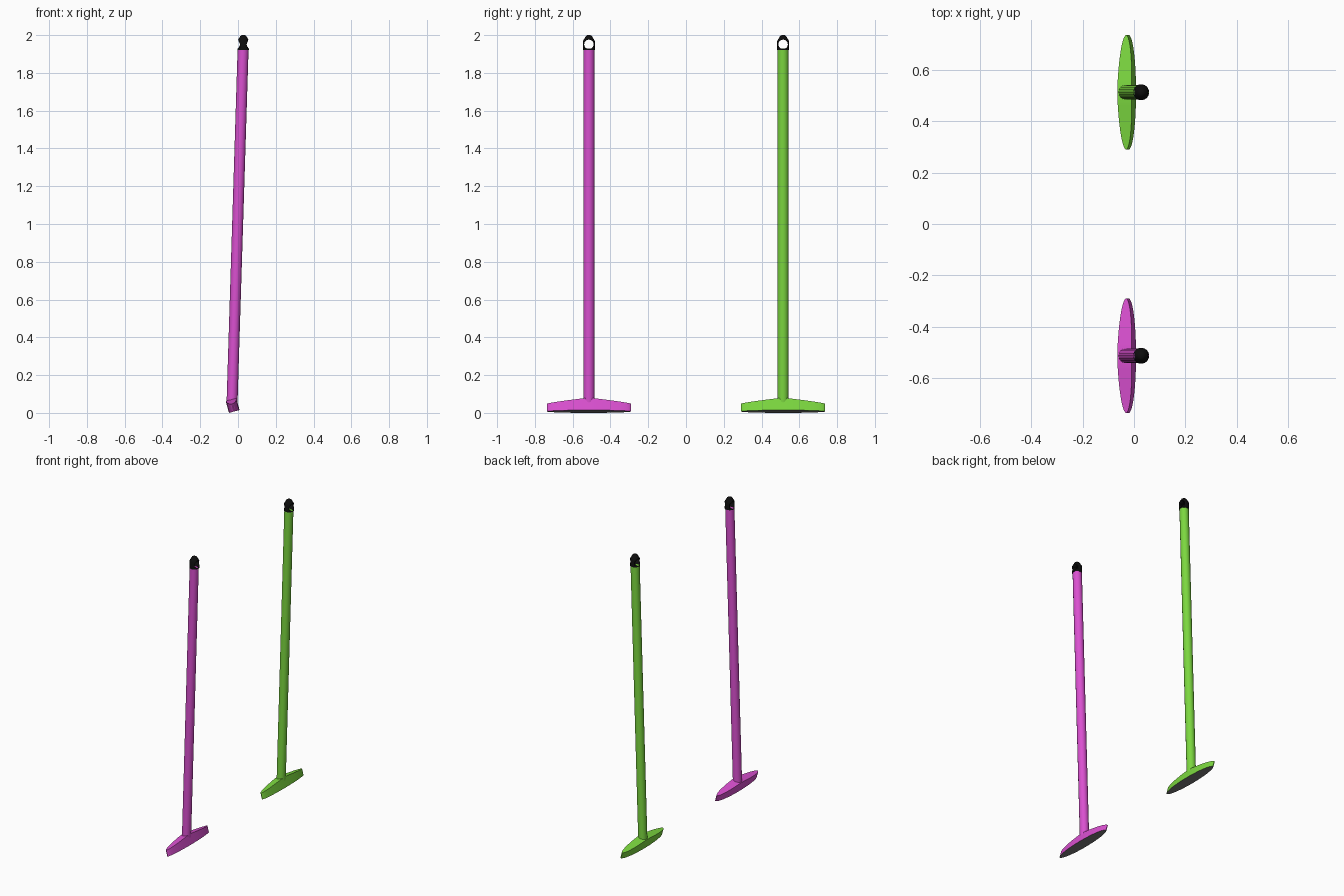
import bpy, bmesh
from math import sin, cos, pi, radians
from mathutils import Vector, Matrix

if "Cube" in bpy.data.objects:
    bpy.data.objects.remove(bpy.data.objects["Cube"])


def material(name, rgb):
    m = bpy.data.materials.new(name)
    m.diffuse_color = (*rgb, 1)
    m.use_nodes = True
    m.node_tree.nodes["Principled BSDF"].inputs["Base Color"].default_value = m.diffuse_color
    return m


PINK = material("pink", (0.70, 0.08, 0.63))
GREEN = material("green", (0.20, 0.68, 0.05))
BLACK = material("black", (0.004, 0.004, 0.004))
GREY = material("grey", (0.15, 0.15, 0.15))


def finish(name, bm, mats, angle=35):
    bmesh.ops.recalc_face_normals(bm, faces=bm.faces)
    mesh = bpy.data.meshes.new(name)
    bm.to_mesh(mesh)
    bm.free()
    ob = bpy.data.objects.new(name, mesh)
    bpy.context.collection.objects.link(ob)
    for m in mats:
        mesh.materials.append(m)
    bpy.ops.object.select_all(action='DESELECT')
    ob.select_set(True)
    bpy.context.view_layer.objects.active = ob
    bpy.ops.object.shade_smooth_by_angle(angle=radians(angle))
    return ob


def head(name, y0, mat):
    # lens-shaped foot: pointed plan, top sloping down to both ends
    bm = bmesh.new()
    half, thick, top, end = 0.2225, 0.029, 0.065, 0.042
    angles = [-pi / 2 + pi * i / 28 for i in range(29)]
    rows = []
    for a in angles:
        y, w = half * sin(a), max(thick * cos(a), 0.002)
        k = max(0, (abs(y) - 0.025) / (half - 0.025))
        h = top + (end - top) * k
        rows.append([bm.verts.new(p) for p in
                     ((-w, y, 0), (w, y, 0), (w, y, h), (-w, y, h))])
    for a, b in zip(rows, rows[1:]):
        for i in range(4):
            j = (i + 1) % 4
            f = bm.faces.new((a[i], a[j], b[j], b[i]))
            f.material_index = 1 if i == 0 else 0
    bm.faces.new(rows[0])
    bm.faces.new(rows[-1])
    bm.transform(Matrix.Translation((-0.02, y0, 0.0075)) @ Matrix.Rotation(radians(-15), 4, 'Y'))
    return finish(name, bm, [mat, GREY])


def shaft(name, y0, mat):
    # long leaning tube
    a, b = Vector((-0.032, y0, 0.04)), Vector((0.027, y0, 1.928))
    d = b - a
    bm = bmesh.new()
    bmesh.ops.create_cone(bm, cap_ends=True, segments=16, radius1=0.029, radius2=0.029, depth=d.length)
    rot = d.to_track_quat('Z', 'Y').to_matrix().to_4x4()
    bm.transform(Matrix.Translation((a + b) / 2) @ rot)
    return finish(name, bm, [mat])


def cap(name, y0):
    # turned end cap with a round cross hole
    profile = [(0.031, 1.922), (0.031, 1.969), (0.026, 1.978), (0.016, 1.995), (0.008, 2.0)]
    n = 24
    bm = bmesh.new()
    rings = [[bm.verts.new((0.028 + r * cos(2 * pi * i / n), y0 + r * sin(2 * pi * i / n), z))
              for i in range(n)] for r, z in profile]
    for a, b in zip(rings, rings[1:]):
        for i in range(n):
            j = (i + 1) % n
            bm.faces.new((a[i], a[j], b[j], b[i]))
    bm.faces.new(rings[0])
    bm.faces.new(rings[-1])
    body = finish(name, bm, [BLACK])

    cb = bmesh.new()
    bmesh.ops.create_cone(cb, cap_ends=True, segments=24, radius1=0.025, radius2=0.025, depth=0.2)
    cb.transform(Matrix.Translation((0.028, y0, 1.951)) @ Matrix.Rotation(pi / 2, 4, 'Y'))
    cutter = finish("hole_cutter", cb, [BLACK])
    cutter.hide_render = True

    mod = body.modifiers.new("hole", 'BOOLEAN')
    mod.object, mod.operation, mod.solver = cutter, 'DIFFERENCE', 'EXACT'
    bpy.context.view_layer.objects.active = body
    # keep the hole cut ahead of the smoothing modifier
    bpy.ops.object.modifier_move_to_index(modifier="hole", index=0)
    bpy.ops.object.modifier_apply(modifier="hole")
    bpy.data.objects.remove(cutter)
    return body


for side, y, mat in (("front", -0.514, PINK), ("back", 0.514, GREEN)):
    head(side + "_head", y, mat)
    shaft(side + "_shaft", y, mat)
    cap(side + "_end_cap", y)
